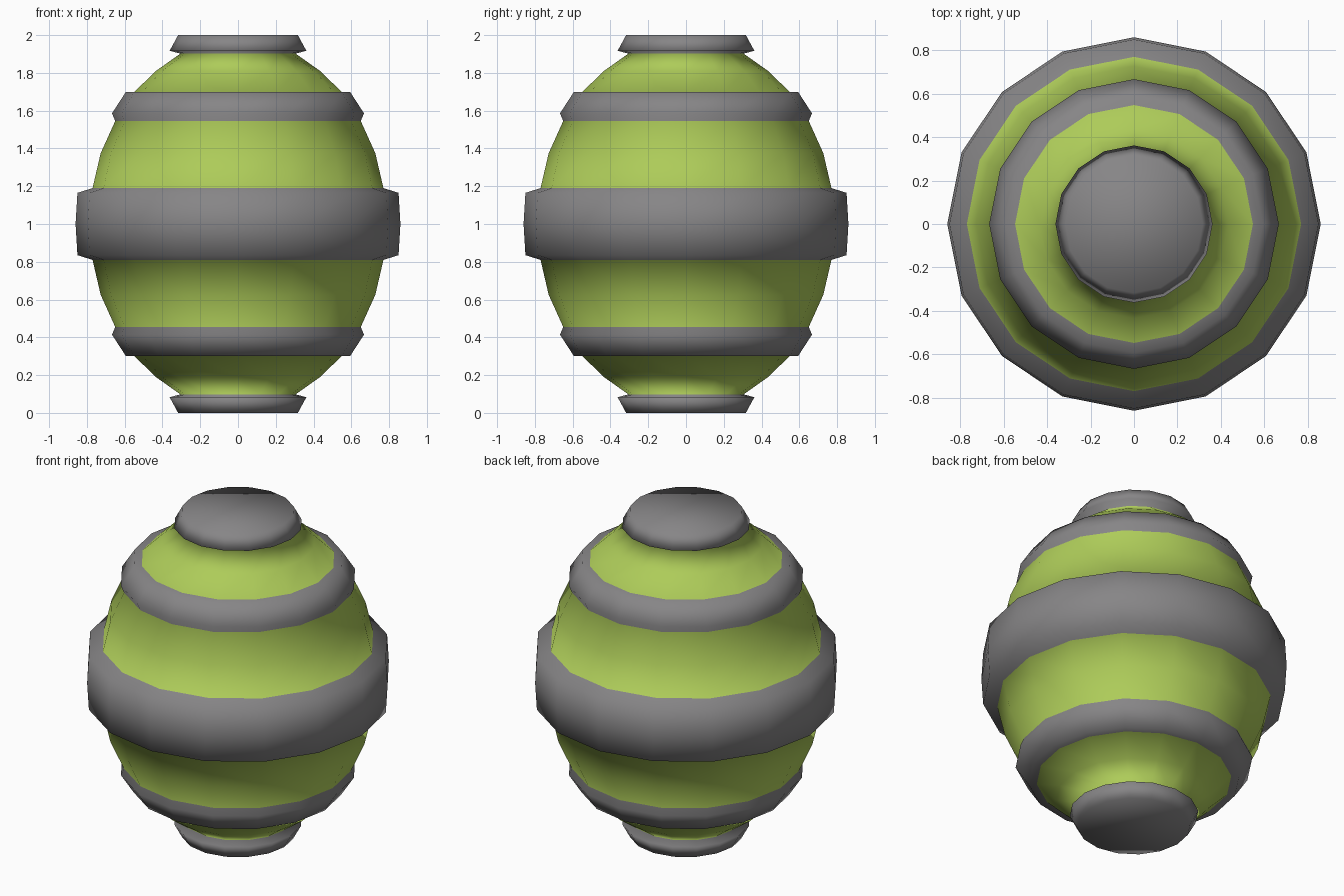
import bpy, bmesh
from math import cos, sin, tau

if "Cube" in bpy.data.objects:
    bpy.data.objects.remove(bpy.data.objects["Cube"])

SIDES = 16
GREY, GREEN = 0, 1

# Upper half profile from the equator up: radius, height, colour of the strip below the point
upper = [
    (0.86, 1.0, GREY), (0.85, 1.165, GREY), (0.77, 1.19, GREY),       # middle band
    (0.727, 1.375, GREEN), (0.65, 1.545, GREEN),                      # shell
    (0.667, 1.586, GREY), (0.593, 1.70, GREY), (0.548, 1.70, GREY),   # shoulder band
    (0.435, 1.81, GREEN), (0.305, 1.902, GREEN),                      # neck
    (0.362, 1.917, GREY), (0.317, 2.0, GREY),                         # end cap
]


def material(name, rgb):
    m = bpy.data.materials.new(name)
    m.diffuse_color = (*rgb, 1)
    m.use_nodes = True
    m.node_tree.nodes["Principled BSDF"].inputs["Base Color"].default_value = m.diffuse_color
    return m


def ring(bm, r, z):
    return [bm.verts.new((r * cos(tau * i / SIDES), r * sin(tau * i / SIDES), z))
            for i in range(SIDES)]


bm = bmesh.new()
equator = ring(bm, *upper[0][:2])

# Banded shell, built from the equator to each end
for side in (1, -1):
    prev = equator
    for r, z, colour in upper[1:]:
        cur = ring(bm, r, 1 + side * (z - 1))
        for i in range(SIDES):
            j = (i + 1) % SIDES
            bm.faces.new((prev[i], prev[j], cur[j], cur[i])).material_index = colour
        prev = cur
    bm.faces.new(prev)   # flat end

bmesh.ops.recalc_face_normals(bm, faces=bm.faces)
for f in bm.faces:
    f.smooth = True

mesh = bpy.data.meshes.new("banded_barrel")
bm.to_mesh(mesh)
bm.free()
mesh.materials.append(material("band_grey", (0.24, 0.235, 0.24)))
mesh.materials.append(material("shell_green", (0.42, 0.60, 0.10)))
bpy.context.collection.objects.link(bpy.data.objects.new("banded_barrel", mesh))
